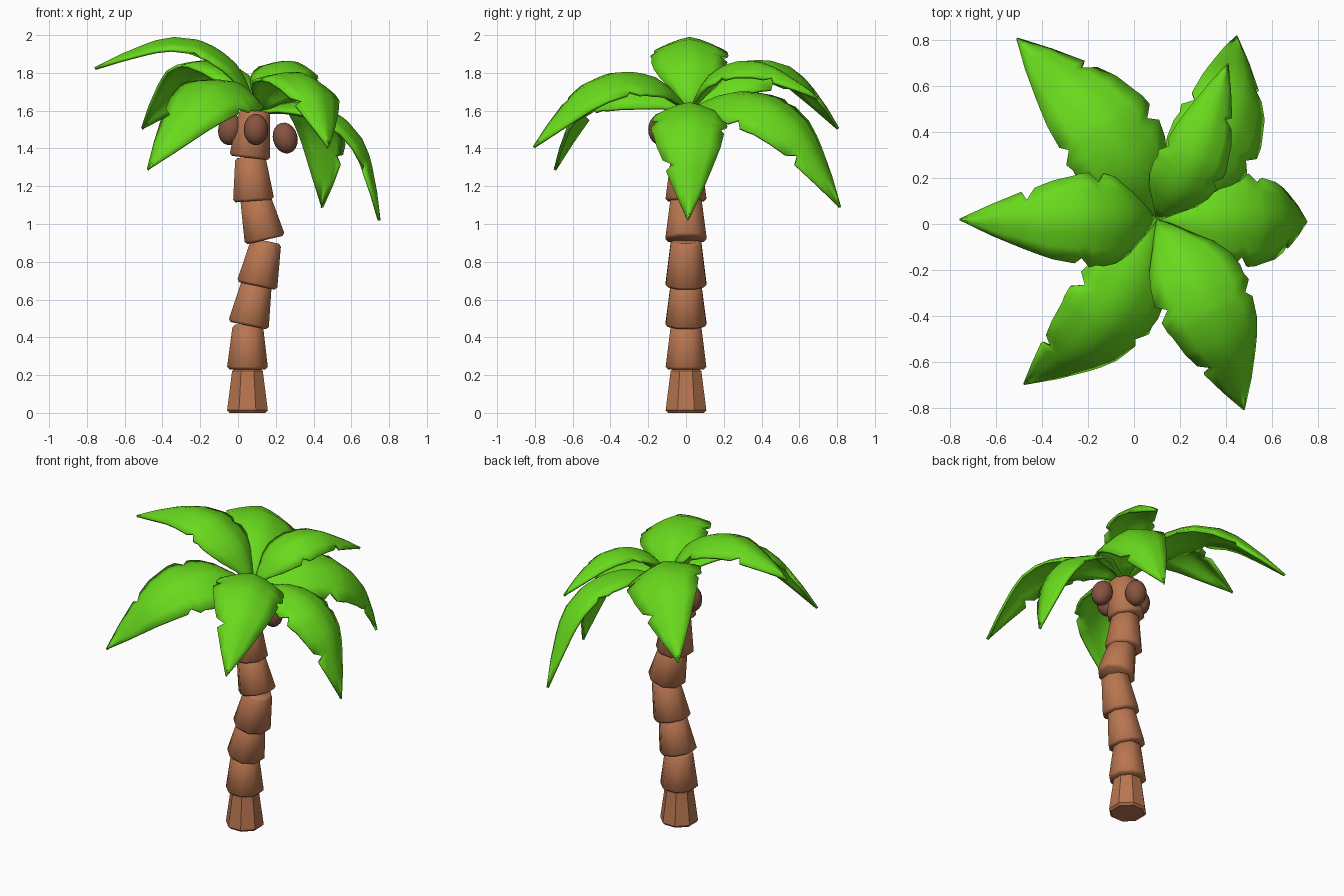
import bpy, math
from mathutils import Vector

if "Cube" in bpy.data.objects:
    bpy.data.objects.remove(bpy.data.objects["Cube"])

def material(name, rgb):
    m = bpy.data.materials.new(name)
    m.diffuse_color = (*rgb, 1)
    m.use_nodes = True
    m.node_tree.nodes["Principled BSDF"].inputs["Base Color"].default_value = m.diffuse_color
    return m

BARK = material("bark", (0.48, 0.18, 0.08))
LEAF = material("leaf_green", (0.14, 0.70, 0.012))
NUT = material("husk", (0.24, 0.09, 0.05))

def make(name, verts, faces, mat, angle=None):
    me = bpy.data.meshes.new(name)
    me.from_pydata(verts, [], faces)
    me.materials.append(mat)
    ob = bpy.data.objects.new(name, me)
    bpy.context.collection.objects.link(ob)
    bpy.ops.object.select_all(action='DESELECT')
    ob.select_set(True)
    bpy.context.view_layer.objects.active = ob
    if angle:
        bpy.ops.object.shade_smooth_by_angle(angle=math.radians(angle))
    return ob

# Trunk: stacked tapered rings, each tilted along its own axis (x, z)
def trunk_segment(i, bottom, top, sides=8):
    a, b = Vector((bottom[0], 0, bottom[1])), Vector((top[0], 0, top[1]))
    axis = (b - a).normalized()
    side = Vector((0, 1, 0))
    across = side.cross(axis)
    h = (b - a).length
    profile = [(0.098, 0), (0.111, 0.014), (0.084, h - 0.014), (0.07, h)]
    verts = []
    for r, z in profile:
        for k in range(sides):
            t = 2 * math.pi * (k + 0.5) / sides
            r2 = r / math.cos(math.pi / sides) * 0.97
            verts.append(a + axis * z + across * r2 * math.cos(t) + side * r2 * math.sin(t))
    n = sides
    faces = [(j * n + k, j * n + (k + 1) % n, (j + 1) * n + (k + 1) % n, (j + 1) * n + k)
             for j in range(3) for k in range(n)]
    faces += [tuple(reversed(range(n))), tuple(range(3 * n, 4 * n))]
    make(f"trunk_segment_{i}", verts, faces, BARK, 50 if i > 1 else None)

segments = [((0.05, 0), (0.05, 0.235)), ((0.05, 0.23), (0.052, 0.467)),
            ((0.055, 0.462), (0.10, 0.69)), ((0.10, 0.672), (0.15, 0.91)),
            ((0.143, 0.915), (0.09, 1.145)), ((0.083, 1.122), (0.065, 1.355)),
            ((0.062, 1.35), (0.09, 1.60))]
for i, (lo, hi) in enumerate(segments, 1):
    trunk_segment(i, lo, hi)

# Fronds: one arched, notched leaf shape laid from the crown to each tip
ROOT = Vector((0.10, 0.02, 1.60))
ARC = [Vector(p) for p in ((0, 0), (.10, .15), (.22, .255), (.42, .315),
                           (.62, .285), (.82, .155), (1, 0))]
# position along the arc, left half-width, right half-width (dips are notches)
ROWS = [(0, .02, .02), (.1, .09, .09), (.2, .175, .17), (.3, .215, .205),
        (.38, .23, .225), (.42, .225, .18), (.45, .235, .23), (.5, .19, .225),
        (.53, .215, .215), (.64, .195, .19), (.72, .165, .155), (.75, .15, .095),
        (.77, .14, .135), (.88, .08, .075), (1, .004, .004)]
ACROSS = [-1, -0.66, -0.33, 0, 0.33, 0.66, 1]

def arc_point(t):
    x = t * (len(ARC) - 1)
    i = min(int(x), len(ARC) - 2)
    f = x - i
    p1, p2 = ARC[i], ARC[i + 1]
    p0 = ARC[i - 1] if i else p1 * 2 - p2
    p3 = ARC[i + 2] if i + 2 < len(ARC) else p2 * 2 - p1
    return 0.5 * (2 * p1 + (p2 - p0) * f + (2 * p0 - 5 * p1 + 4 * p2 - p3) * f ** 2
                  + (3 * p1 - p0 - 3 * p2 + p3) * f ** 3)

def frond(name, tip, roll, width=1.0):
    chord = Vector(tip) - ROOT
    size = chord.length
    u = chord.normalized()
    v = u.cross(Vector((0, 0, 1))).normalized()      # right of the leaf
    w = v.cross(u)
    c, s = math.cos(math.radians(roll)), math.sin(math.radians(roll))
    w, v = w * c + v * s, v * c - w * s
    verts, faces = [], []
    for t, left, right in ROWS:
        p = arc_point(t)
        d = (arc_point(min(t + .02, 1)) - arc_point(max(t - .02, 0))).normalized()
        normal = w * d.x - u * d.y
        along = u * d.x + w * d.y
        for a in ACROSS:
            half = (left if a < 0 else right) * width
            drop = 0.36 * half * abs(a) ** 1.4
            sweep = 0.12 * half * abs(a)              # barbs lean to the tip
            if t == 1:
                sweep = 0
            verts.append(ROOT + size * (u * p.x + w * p.y + v * half * a
                                        - normal * drop + along * sweep))
    n = len(ACROSS)
    for r in range(len(ROWS) - 1):
        for k in range(n - 1):
            i = r * n + k
            faces.append((i, i + 1, i + n + 1, i + n))
    ob = make(name, verts, faces, LEAF, 40)
    m = ob.modifiers.new("thickness", 'SOLIDIFY')
    m.thickness = 0.016
    m.offset = -1

frond("frond_left", (-0.76, 0.02, 1.83), 0)
frond("frond_right", (0.755, 0.01, 1.02), 0)
frond("frond_back_left", (-0.51, 0.81, 1.51), 15)
frond("frond_back_right", (0.45, 0.82, 1.09), 24, 0.92)
frond("frond_back_upper", (0.41, 0.70, 1.67), 12, 0.9)
frond("frond_front_left", (-0.48, -0.70, 1.29), -22, 0.95)
frond("frond_front_right", (0.48, -0.81, 1.41), -11)

# Coconuts clustered under the crown
for i, (loc, tilt) in enumerate([((0.25, 0.0, 1.455), -15), ((0.095, -0.135, 1.50), 0),
                                 ((-0.04, 0.0, 1.50), 12), ((0.09, 0.125, 1.46), 0)], 1):
    bpy.ops.mesh.primitive_uv_sphere_add(segments=16, ring_count=10, radius=1, location=loc,
                                         rotation=(0, math.radians(tilt), 0))
    ob = bpy.context.object
    ob.name = f"coconut_{i}"
    ob.scale = (0.065, 0.065, 0.083)
    ob.data.materials.append(NUT)
    bpy.ops.object.shade_smooth()
